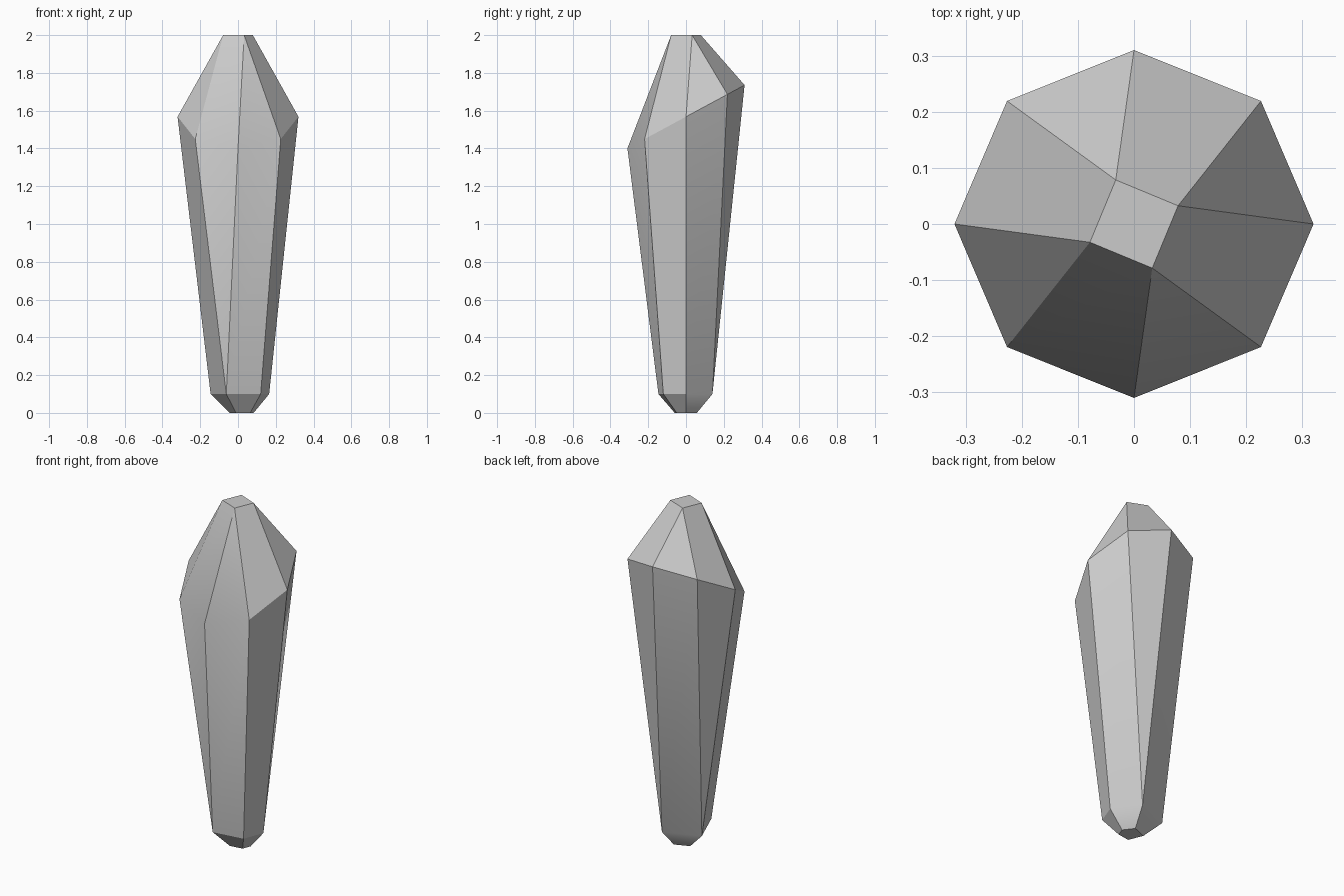
import bpy, bmesh, math

if "Cube" in bpy.data.objects:
    bpy.data.objects.remove(bpy.data.objects["Cube"])

bm = bmesh.new()

def polar(r, degrees):
    a = math.radians(degrees)
    return r * math.cos(a), r * math.sin(a)

def ring(points):
    return [bm.verts.new(p) for p in points]

# Tilted eight-sided shoulder, the widest part
shoulder = []
for k in range(8):
    x, y = polar(1, 45 * k)
    y *= 0.31
    shoulder.append((0.32 * x, y, 1.568 + 0.54 * y))
shoulder = ring(shoulder)

# Small square tip, turned so each corner faces a shoulder edge
tip = ring([(*polar(0.085, 22.5 + 90 * k), 2.0) for k in range(4)])

# Five-sided lower girdle and the smaller foot beneath it
outline = [(0.165, 0.0), (0.058, 0.14), (-0.145, 0.06), (-0.062, -0.146), (0.12, -0.12)]
girdle = ring([(x, y, 0.1) for x, y in outline])
foot = ring([(0.015 + 0.41 * x, 0.41 * y, 0.0) for x, y in outline])

# Crown facets: alternate triangles and quads from the shoulder to the tip
for k in range(4):
    a, b, c = (shoulder[(2 * k + i) % 8] for i in range(3))
    bm.faces.new((a, b, tip[k]))
    bm.faces.new((b, c, tip[(k + 1) % 4], tip[k]))

# Long body facets: each shoulder corner hangs on one girdle corner
below = [0, 1, 1, 2, 2, 3, 3, 4]
for k in range(8):
    n = (k + 1) % 8
    face = [shoulder[n], shoulder[k], girdle[below[k]]]
    if below[n] != below[k]:
        face.append(girdle[below[n]])
    bm.faces.new(face)

# Foot facets and end caps
for k in range(5):
    n = (k + 1) % 5
    bm.faces.new((girdle[n], girdle[k], foot[k], foot[n]))
bm.faces.new(tip)
bm.faces.new(foot[::-1])
bmesh.ops.recalc_face_normals(bm, faces=bm.faces)

mesh = bpy.data.meshes.new("crystal_shard")
bm.to_mesh(mesh)
bm.free()
shard = bpy.data.objects.new("crystal_shard", mesh)
bpy.context.collection.objects.link(shard)
bpy.context.view_layer.objects.active = shard
shard.select_set(True)
bpy.ops.object.shade_smooth_by_angle(angle=math.radians(30))
